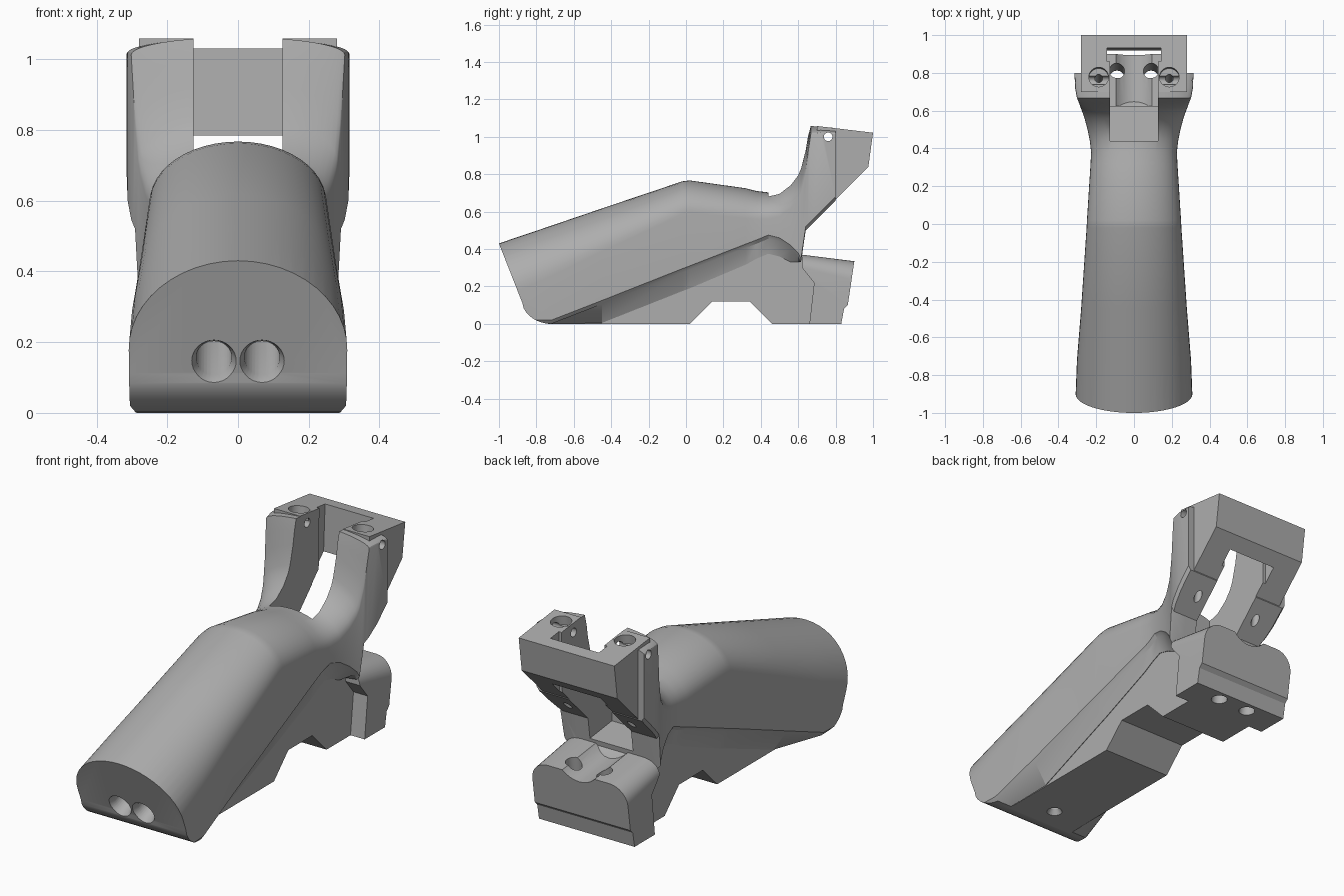
import bpy
import bmesh
from math import radians, pi, sin, cos
from mathutils import Vector

if "Cube" in bpy.data.objects:
    bpy.data.objects.remove(bpy.data.objects["Cube"], do_unlink=True)

grey = bpy.data.materials.new("plain grey")
grey.use_nodes = True
colour = (0.42, 0.42, 0.42, 1)
grey.diffuse_color = colour
grey.node_tree.nodes["Principled BSDF"].inputs["Base Color"].default_value = colour


def finish(bm, name):
    bmesh.ops.recalc_face_normals(bm, faces=bm.faces)
    mesh = bpy.data.meshes.new(name)
    bm.to_mesh(mesh)
    bm.free()
    mesh.materials.append(grey)
    obj = bpy.data.objects.new(name, mesh)
    bpy.context.collection.objects.link(obj)
    return obj


def loft(name, rings):
    bm = bmesh.new()
    loops = [[bm.verts.new(p) for p in ring] for ring in rings]
    for a, b in zip(loops, loops[1:]):
        for i in range(len(a)):
            j = (i + 1) % len(a)
            bm.faces.new((a[i], a[j], b[j], b[i]))
    bm.faces.new(loops[0])
    bm.faces.new(loops[-1])
    return finish(bm, name)


def prism(name, profile, half):
    """Side profile (y, z) extruded evenly across x."""
    return loft(name, [[(x, y, z) for y, z in profile] for x in (-half, half)])


def rod(name, start, end, r1, r2=None):
    start, end = Vector(start), Vector(end)
    turn = (end - start).to_track_quat("Z", "Y")
    r2 = r1 if r2 is None else r2
    rings = []
    for centre, r in ((start, r1), (end, r2)):
        rings.append([centre + turn @ Vector((r * cos(k * pi / 16), r * sin(k * pi / 16), 0))
                      for k in range(32)])
    return loft(name, rings)


def combine(base, other, operation):
    mod = base.modifiers.new(operation, "BOOLEAN")
    mod.operation = operation
    mod.solver = "EXACT"
    mod.object = other
    bpy.context.view_layer.objects.active = base
    bpy.ops.object.modifier_apply(modifier=mod.name)
    bpy.data.objects.remove(other, do_unlink=True)


# Grip stations: y, half width, top, arch height, outer bottom, ledge drop
stations = [
    (-1.06, .315, .41, .3, 0, 0), (-.72, .302, .525, .27, 0, 0),
    (-.45, .28, .617, .23, .105, .1), (-.02, .251, .762, .175, .275, .1),
    (.02, .249, .767, .17, .29, .1), (.32, .23, .725, .16, .407, .09),
    (.38, .227, .71, .15, .43, .08), (.44, .234, .703, .14, .455, .08),
    (.5, .246, .715, .14, .44, .08), (.56, .262, .758, .14, .4, .07),
    (.6, .276, .81, .14, .36, .03), (.615, .282, .845, .14, .33, 0),
    (.64, .291, .94, .13, .5, 0), (.652, .296, 1.01, .1, .512, 0),
    (.667, .302, 1.062, .05, .527, 0), (.72, .312, 1.058, .04, .58, 0),
    (.8, .315, 1.05, .035, .66, 0),
]


def section(y, w, top, arch, low, drop):
    half = [(.2, max(low - drop, 0)), (w - .015, low), (w, low + .02)]
    half += [(w * cos(k * pi / 24), top - arch + arch * sin(k * pi / 24)) for k in range(12)]
    ring = half + [(0, top)] + [(-x, z) for x, z in reversed(half)]
    return [(x, y, z) for x, z in ring]


body = loft("grip_body", [section(*s) for s in stations])

# Slanted front face with a rounded toe
toe = [(-.72 - .16 * sin(k * pi / 16), .135 - .135 * cos(k * pi / 16)) for k in range(7)]
combine(body, prism("front_cut", [(-1.08, .633), (-.875, .112)] + toe[::-1]
                    + [(-.72, -.2), (-1.4, -.2), (-1.4, .633)], 1), "DIFFERENCE")

# Keel with a notch underneath
keel = [(-.74, 0), (.02, 0), (.14, .12), (.34, .12), (.46, 0), (.69, 0),
        (.7, .26), (.62, .36), (.44, .48), (.38, .46), (-.7, .03)]
combine(body, prism("keel", keel, .197), "UNION")

# Upper rear bracket
bracket = [(.7, 1.058), (.8, 1.046), (1, 1.022), (.975, .84), (.74, .605), (.7, .6)]
combine(body, prism("bracket", bracket, .28), "UNION")

# Slot between the two arms, with a wider relief at the back
slot = [(.44, 1.3), (.44, .41), (.64, .385), (.87, .35), (.93, 1.3)]
combine(body, prism("slot", slot, .126), "DIFFERENCE")
relief = [(.865, 1.3), (.855, .7), (.915, .7), (.945, 1.3)]
combine(body, prism("relief", relief, .142), "DIFFERENCE")

# Tail block with rounded shoulders and a shallow trough
tail = prism("tail", [(.66, 0), (.685, .22), (.62, .3), (.62, .37), (.9, .335),
                      (.865, .1), (.845, .08), (.83, 0)], .28)
bm = bmesh.new()
bm.from_mesh(tail.data)
shoulders = [e for e in bm.edges
             if abs(e.verts[0].co.x - e.verts[1].co.x) < .01
             and min(v.co.z for v in e.verts) > .32]
bmesh.ops.bevel(bm, geom=shoulders, offset=.1, segments=8, profile=.5, affect="EDGES")
bm.to_mesh(tail.data)
bm.free()
combine(tail, rod("trough", (0, .5, .475), (0, 1, .412), .13), "DIFFERENCE")
combine(body, tail, "UNION")

# Bores: paired ones are mirrored across x
for side in (-1, 1):
    x = side * .068
    bores = [
        rod("front_bore", (x, -1, .1), (x, -.45, .32), .05),
        rod("front_sink", (x, -.932, .13), (x, -.86, .159), .082, .05),
        rod("tail_bore", (side * .09, .83, .5), (side * .09, .76, -.1), .04),
        rod("arm_sink", (side * .187, .79, 1.15), (side * .187, .772, 1), .052),
        rod("arm_bore", (side * .187, .79, 1.15), (side * .187, .7, .4), .02),
        rod("cross_bore", (side * .1, .76, 1), (side * .4, .76, 1), .023),
    ]
    for bore in bores:
        combine(body, bore, "DIFFERENCE")
combine(body, rod("base_bore", (0, -.62, -.1), (0, -.62, .2), .022), "DIFFERENCE")
combine(body, rod("base_sink", (0, -.62, -.01), (0, -.62, .03), .045, .02), "DIFFERENCE")

# Smooth curved skin, crisp machined edges
bpy.ops.object.select_all(action="DESELECT")
body.select_set(True)
bpy.context.view_layer.objects.active = body
bpy.ops.object.shade_smooth_by_angle(angle=radians(25))
